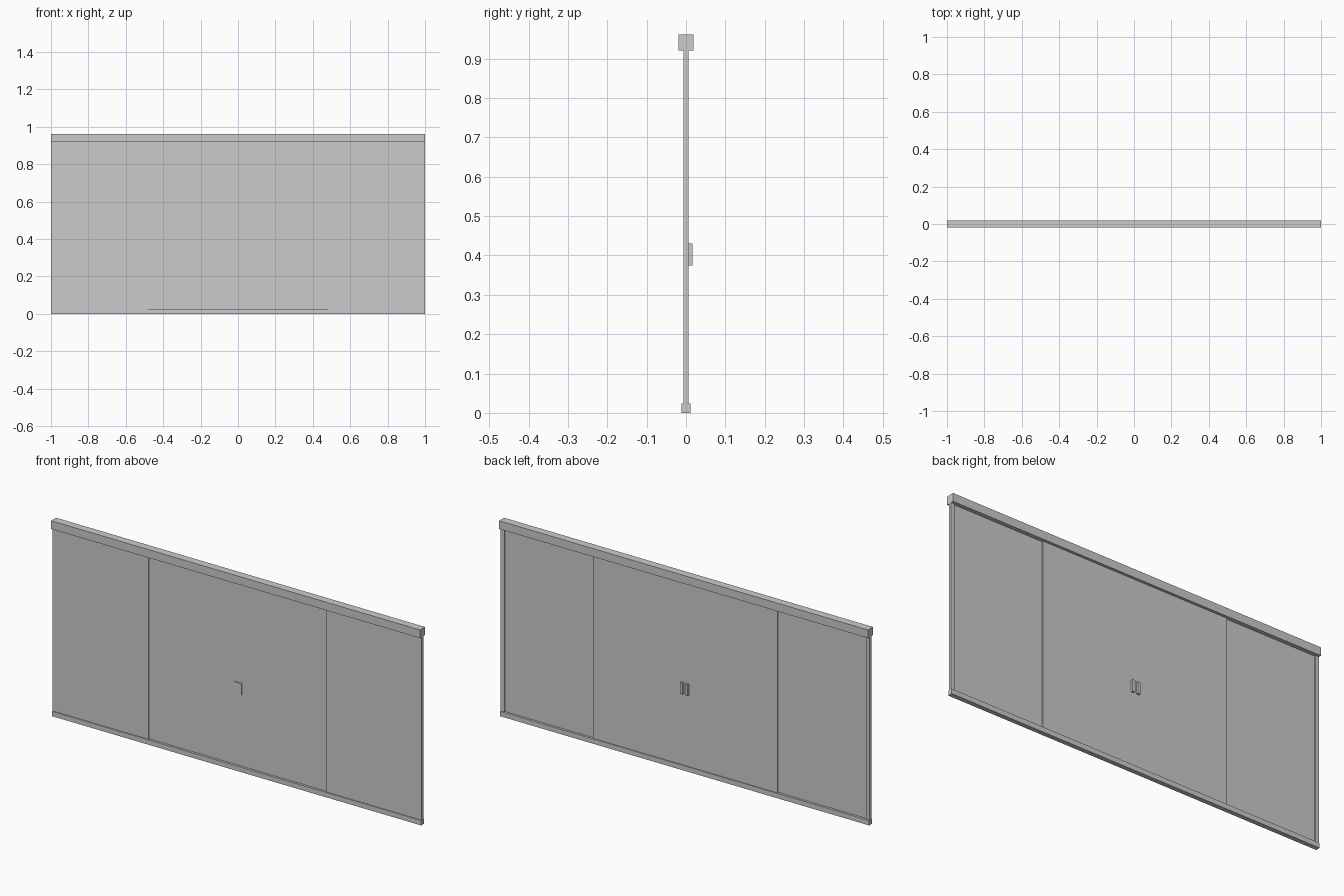
import bpy

if "Cube" in bpy.data.objects:
    bpy.data.objects.remove(bpy.data.objects["Cube"])


def box(name, x, y, z):
    """Box from (min, max) ranges on each axis."""
    bpy.ops.mesh.primitive_cube_add(
        size=1, location=[(r[0] + r[1]) / 2 for r in (x, y, z)])
    ob = bpy.context.object
    ob.name = name
    ob.scale = [r[1] - r[0] for r in (x, y, z)]
    bpy.ops.object.transform_apply(location=True, rotation=False, scale=True)
    return ob


def pair(name, x, y, z):
    """The same box on the left and right side."""
    box("right_" + name, x, y, z)
    box("left_" + name, (-x[1], -x[0]), y, z)


RAIL_TOP, HEAD_BOTTOM, HEAD_TOP = 0.024, 0.921, 0.961
T = 0.0065  # half thickness of the wall
HEIGHT = (RAIL_TOP, HEAD_BOTTOM)

# Header track and floor rail
box("header_track", (-1, 1), (-0.0195, 0.0195), (HEAD_BOTTOM, HEAD_TOP))
box("floor_rail", (-1, 1), (-0.011, 0.011), (0, RAIL_TOP))

# End jambs, fixed front panels, sliding doors behind them
pair("jamb", (0.98, 1), (-T, T), HEIGHT)
pair("fixed_panel", (0.482, 0.98), (-T, 0), HEIGHT)
pair("sliding_door", (0, 0.5), (0, T), HEIGHT)

# Back pull handles and the shallow plate on the front
pair("pull_handle", (0.007, 0.021), (T, 0.0165), (0.374, 0.43))
box("front_handle_plate", (-0.021, 0.021), (-0.004, 0), (0.374, 0.43))
